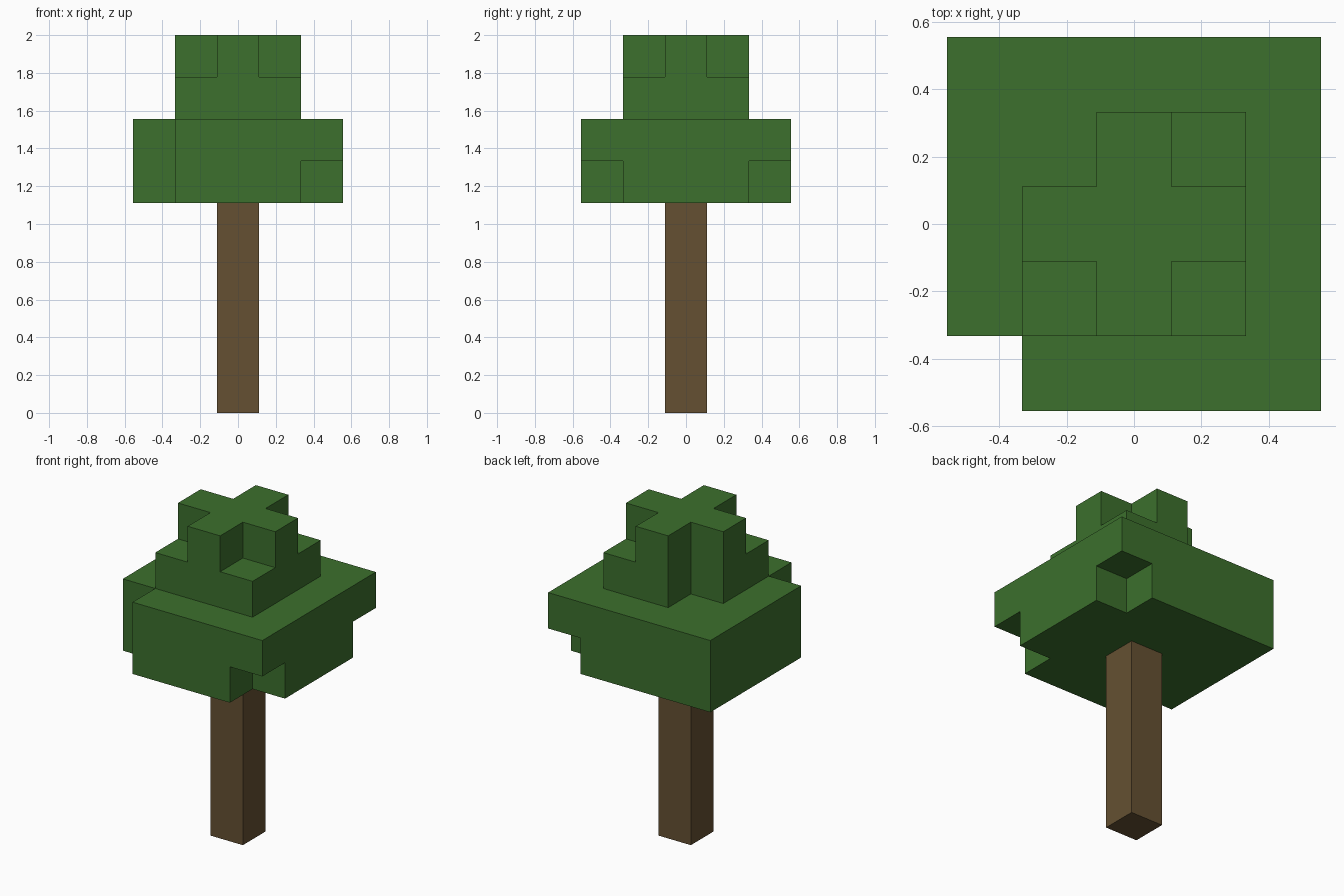
import bpy
import bmesh
from math import radians
from mathutils import Vector

UNIT = 2 / 9  # edge of one block; the tree is nine blocks tall

cube = bpy.data.objects.get("Cube")
if cube:
    bpy.data.objects.remove(cube, do_unlink=True)


def make_material(name, rgb):
    mat = bpy.data.materials.new(name)
    mat.use_nodes = True
    colour = (*rgb, 1)
    mat.diffuse_color = colour
    mat.node_tree.nodes["Principled BSDF"].inputs["Base Color"].default_value = colour
    return mat


def block_layer(radius, level, missing=()):
    """Square layer of blocks, leaving out the listed corners (signs of x, y)."""
    span = range(-radius, radius + 1)
    gaps = {(sx * radius, sy * radius) for sx, sy in missing}
    return {(x, y, level) for x in span for y in span if (x, y) not in gaps}


def build_blocks(name, cells, mat):
    """Outer shell of a set of blocks, with flat areas merged."""
    bm = bmesh.new()
    for cell in cells:
        centre = Vector(cell) + Vector((0, 0, 0.5))
        for axis in range(3):
            for sign in (-1, 1):
                normal = Vector((0, 0, 0))
                normal[axis] = sign
                if tuple(int(c + n) for c, n in zip(cell, normal)) in cells:
                    continue
                u = Vector((0, 0, 0))
                u[(axis + 1) % 3] = 0.5
                v = normal.cross(u)
                mid = centre + normal / 2
                corners = (mid - u - v, mid + u - v, mid + u + v, mid - u + v)
                bm.faces.new([bm.verts.new(p * UNIT) for p in corners])
    bmesh.ops.remove_doubles(bm, verts=bm.verts, dist=0.001)
    bmesh.ops.dissolve_limit(bm, angle_limit=radians(1), verts=bm.verts, edges=bm.edges)
    mesh = bpy.data.meshes.new(name)
    bm.to_mesh(mesh)
    bm.free()
    mesh.materials.append(mat)
    obj = bpy.data.objects.new(name, mesh)
    bpy.context.collection.objects.link(obj)
    return obj


bark = make_material("bark brown", (0.130, 0.081, 0.032))
leaf = make_material("leaf green", (0.045, 0.162, 0.026))

# Trunk: a column five blocks tall
build_blocks("trunk", {(0, 0, z) for z in range(5)}, bark)

# Leaves: two wide layers, a narrow layer and a cross on top
FRONT_RIGHT, FRONT_LEFT = (-1, -1), (1, -1)
BACK_RIGHT, BACK_LEFT = (-1, 1), (1, 1)
leaves = block_layer(2, 5, [FRONT_RIGHT, FRONT_LEFT, BACK_LEFT])
leaves |= block_layer(2, 6, [FRONT_RIGHT])
leaves |= block_layer(1, 7, [BACK_RIGHT])
leaves |= block_layer(1, 8, [FRONT_RIGHT, FRONT_LEFT, BACK_RIGHT, BACK_LEFT])
build_blocks("leaves", leaves, leaf)
